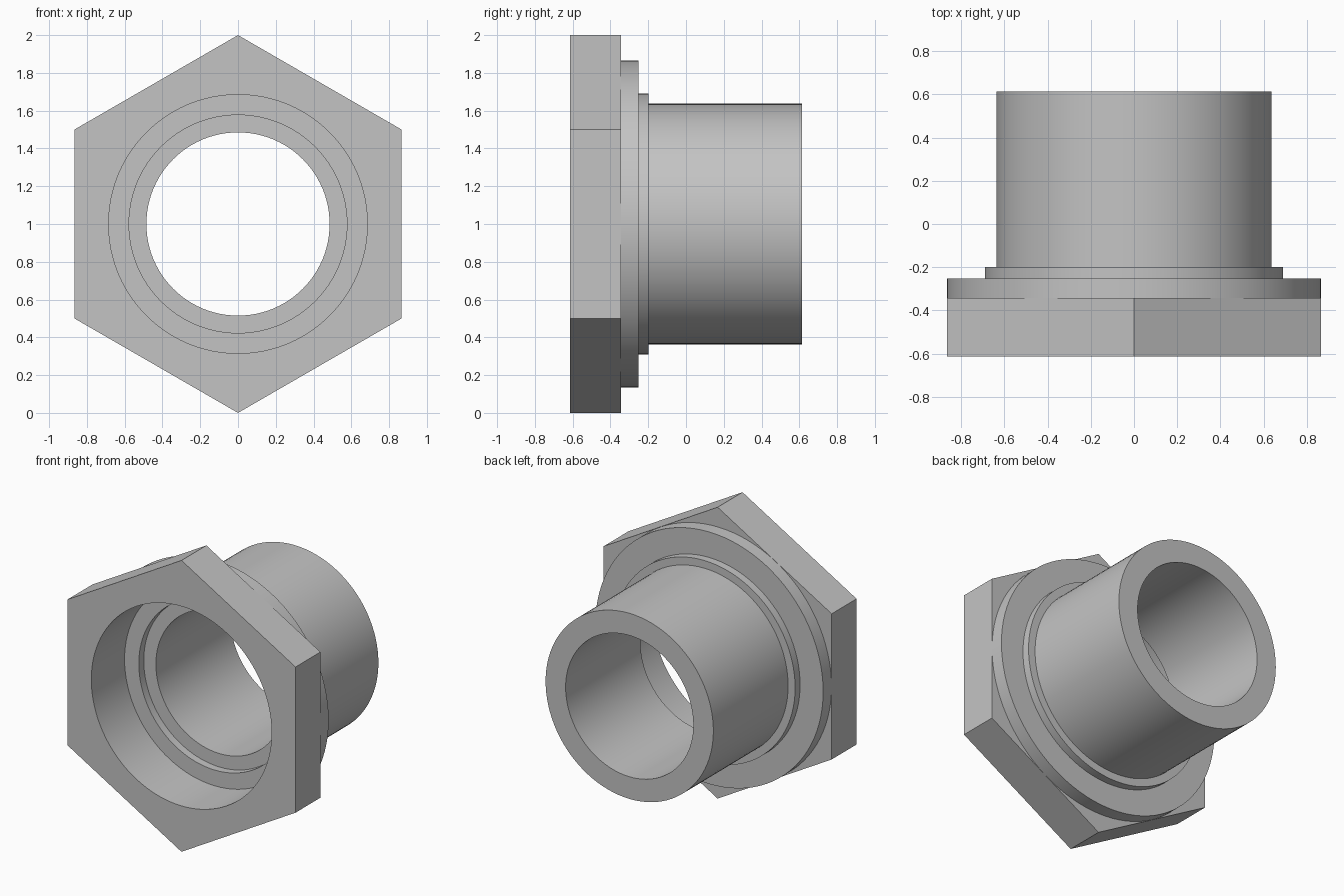
import bpy, bmesh, math

cube = bpy.data.objects.get("Cube")
if cube:
    bpy.data.objects.remove(cube, do_unlink=True)

SEGMENTS = 96
CENTRE_Z = 1.0

metal = bpy.data.materials.new("plain_grey_metal")
metal.use_nodes = True
grey = (0.55, 0.55, 0.55, 1.0)
metal.diffuse_color = grey
metal.node_tree.nodes["Principled BSDF"].inputs["Base Color"].default_value = grey


def hex_radius(angle, corner):
    """Distance from the centre to a hexagon with a corner pointing up."""
    sector = math.radians(60)
    off = (angle - math.radians(90)) % sector - sector / 2
    return corner * math.cos(sector / 2) / math.cos(off)


def hollow_part(name, outer, inner, front, back, hexagonal=False):
    """Closed tube along y, round or hexagonal outside and round inside."""
    bm = bmesh.new()
    section = [(True, front), (True, back), (False, back), (False, front)]
    rings = []
    for is_outer, y in section:
        ring = []
        for i in range(SEGMENTS):
            a = math.tau * i / SEGMENTS + math.radians(90)
            r = outer if is_outer else inner
            if is_outer and hexagonal:
                r = hex_radius(a, outer)
            ring.append(bm.verts.new((r * math.cos(a), y, CENTRE_Z + r * math.sin(a))))
        rings.append(ring)
    for k, ring in enumerate(rings):
        following = rings[(k + 1) % len(rings)]
        for i in range(SEGMENTS):
            j = (i + 1) % SEGMENTS
            bm.faces.new((ring[i], ring[j], following[j], following[i]))
    bmesh.ops.recalc_face_normals(bm, faces=bm.faces)
    mesh = bpy.data.meshes.new(name)
    bm.to_mesh(mesh)
    bm.free()
    mesh.materials.append(metal)
    obj = bpy.data.objects.new(name, mesh)
    bpy.context.collection.objects.link(obj)
    bpy.ops.object.select_all(action="DESELECT")
    obj.select_set(True)
    bpy.context.view_layer.objects.active = obj
    bpy.ops.object.shade_smooth_by_angle(angle=math.radians(30))
    return obj


# Hexagonal nut and the round collar behind it share one bore
hollow_part("hex_nut", 1.0, 0.685, -0.613, -0.343, hexagonal=True)
hollow_part("round_collar", 0.865, 0.685, -0.343, -0.252)

# Stepped seat ring, then the long narrow sleeve
hollow_part("seat_ring", 0.69, 0.577, -0.252, -0.198)
hollow_part("sleeve", 0.637, 0.485, -0.198, 0.613)
